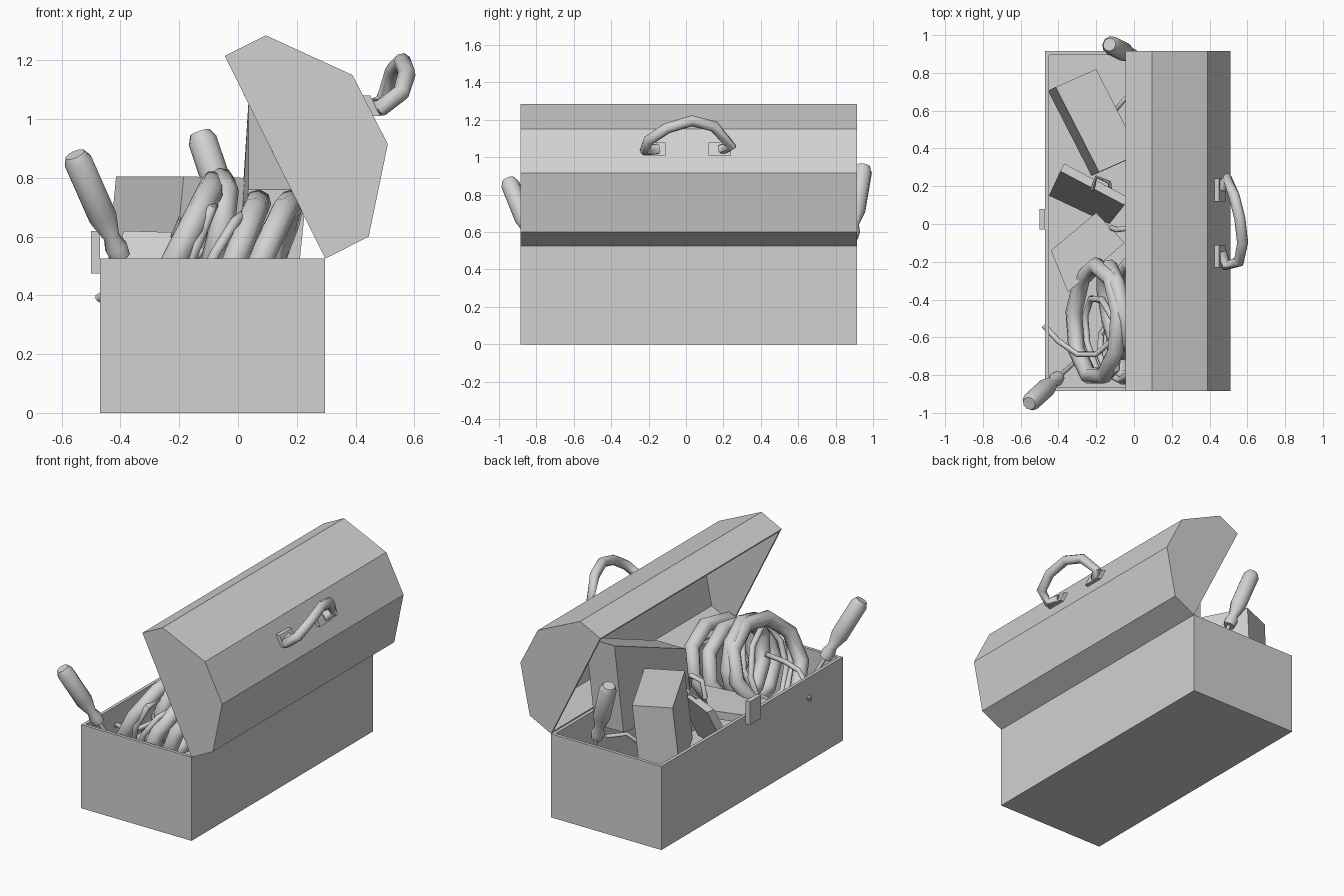
import bpy, bmesh, math
from mathutils import Vector

old = bpy.data.objects.get("Cube")
if old:
    bpy.data.objects.remove(old, do_unlink=True)

grey = bpy.data.materials.new("plain_grey")
grey.use_nodes = True
colour = (0.64, 0.64, 0.64, 1)
grey.diffuse_color = colour
grey.node_tree.nodes["Principled BSDF"].inputs["Base Color"].default_value = colour


def add(name, data, smooth=False):
    ob = bpy.data.objects.new(name, data)
    bpy.context.collection.objects.link(ob)
    data.materials.clear()
    data.materials.append(grey)
    if smooth:
        bpy.ops.object.select_all(action="DESELECT")
        ob.select_set(True)
        bpy.context.view_layer.objects.active = ob
        bpy.ops.object.shade_smooth_by_angle(angle=math.radians(50))
    return ob


def finish(name, bm, smooth=False):
    me = bpy.data.meshes.new(name)
    bm.to_mesh(me)
    bm.free()
    return add(name, me, smooth)


def prism(name, corners, offset, open_side=None):
    """Extrude a polygon; optionally leave the side after corner open_side off."""
    bm = bmesh.new()
    a = [bm.verts.new(c) for c in corners]
    b = [bm.verts.new(Vector(c) + Vector(offset)) for c in corners]
    n = len(a)
    bm.faces.new(a)
    bm.faces.new(b[::-1])
    sides = [bm.faces.new((a[i], b[i], b[(i + 1) % n], a[(i + 1) % n])) for i in range(n)]
    bmesh.ops.recalc_face_normals(bm, faces=bm.faces)
    if open_side is not None:
        bmesh.ops.delete(bm, geom=[sides[open_side]], context="FACES")
    return finish(name, bm)


def shell(name, profile, y0, y1, thickness):
    """Hollow prism along y, open between the last and first profile point."""
    ob = prism(name, [(x, y0, z) for x, z in profile], (0, y1 - y0, 0), len(profile) - 1)
    mod = ob.modifiers.new("walls", "SOLIDIFY")
    mod.thickness = thickness
    mod.offset = -1
    mod.use_even_offset = True
    return ob


def tube(name, path, radius, closed=False):
    cu = bpy.data.curves.new(name + "_path", "CURVE")
    cu.dimensions = "3D"
    cu.bevel_depth = radius
    cu.bevel_resolution = 2
    cu.use_fill_caps = True
    sp = cu.splines.new("POLY")
    sp.points.add(len(path) - 1)
    for p, co in zip(sp.points, path):
        p.co = (*co, 1)
    sp.use_cyclic_u = closed
    tmp = bpy.data.objects.new(name + "_path", cu)
    bpy.context.collection.objects.link(tmp)
    bpy.context.view_layer.update()
    me = bpy.data.meshes.new_from_object(tmp.evaluated_get(bpy.context.evaluated_depsgraph_get()))
    bpy.data.objects.remove(tmp, do_unlink=True)
    return add(name, me, True)


def ring(name, centre, u, v, radius, sides=9):
    c, u, v = Vector(centre), Vector(u), Vector(v)
    turns = [2 * math.pi * i / sides for i in range(sides)]
    return tube(name, [c + u * math.cos(t) + v * math.sin(t) for t in turns], radius, True)


def screwdriver(name, collar, top):
    """Lathed tool whose grip runs from collar to top."""
    axis = Vector(top) - Vector(collar)
    k = axis.length
    profile = [(0, -0.25), (0.012, -0.25), (0.012, 0), (0.035, 0), (0.04, 0.04), (0.028, 0.08),
               (0.05, 0.16), (0.05, k - 0.03), (0.035, k), (0, k)]
    bm = bmesh.new()
    verts = [bm.verts.new((r, 0, z)) for r, z in profile]
    edges = [bm.edges.new(pair) for pair in zip(verts, verts[1:])]
    bmesh.ops.spin(bm, geom=verts + edges, cent=(0, 0, 0), axis=(0, 0, 1),
                   angle=2 * math.pi, steps=10)
    bmesh.ops.remove_doubles(bm, verts=bm.verts, dist=0.0005)
    bmesh.ops.recalc_face_normals(bm, faces=bm.faces)
    bm.transform(axis.to_track_quat("Z", "Y").to_matrix().to_4x4())
    bmesh.ops.translate(bm, verts=bm.verts, vec=collar)
    return finish(name, bm, True)


# Open case and tipped-back lid
shell("case", [(-0.47, 0.525), (-0.47, 0), (0.297, 0), (0.297, 0.525)], -0.885, 0.915, 0.02)
shell("lid", [(-0.045, 1.215), (0.095, 1.285), (0.39, 1.15), (0.51, 0.915), (0.445, 0.6),
              (0.297, 0.525)], -0.885, 0.915, 0.015)

# Catch on the case
prism("catch", [(-0.5, -0.03, 0.475), (-0.47, -0.03, 0.475), (-0.47, -0.03, 0.62),
                (-0.5, -0.03, 0.62)], (0, 0.11, 0))

# Carrying handle and its feet
tube("handle", [(0.46, -0.15, 1.04), (0.49, -0.22, 1.04), (0.555, -0.2, 1.09),
                (0.575, -0.1, 1.155), (0.56, 0.03, 1.195), (0.53, 0.15, 1.165),
                (0.495, 0.24, 1.06), (0.46, 0.19, 1.04)], 0.03)
for side, y in (("front", -0.23), ("back", 0.12)):
    prism("handle_foot_" + side, [(0.42, y, 1.08), (0.45, y, 1.08), (0.485, y, 1.01),
                                  (0.455, y, 1.01)], (0, 0.12, 0))

# Screwdrivers leaning on the rim
screwdriver("screwdriver_front", (-0.4, -0.81, 0.53), (-0.555, -0.95, 0.88))
screwdriver("screwdriver_back", (0, 0.885, 0.57), (-0.13, 0.95, 0.955))

# Boxes and plates stored inside
prism("leaning_block", [(-0.415, 0.725, 0.805), (-0.2, 0.82, 0.8), (0.03, 0.37, 0.8),
                        (-0.185, 0.275, 0.805)], (-0.04, -0.02, -0.42))
prism("tilted_plate", [(-0.39, 0.28, 0.62), (-0.05, 0.1, 0.61), (-0.13, 0, 0.3),
                       (-0.45, 0.15, 0.33)], (0.02, 0.04, -0.01))
prism("upright_case", [(0.035, 0.66, 1.05), (0.035, -0.05, 0.76), (0, -0.05, 0.42),
                       (0, 0.62, 0.5)], (0.2, 0, 0))
prism("loose_plate", [(-0.44, -0.14, 0.42), (-0.2, 0.06, 0.48), (-0.05, -0.1, 0.54),
                      (-0.35, -0.36, 0.42)], (0, 0, -0.05))

# Coil of thick hose
ring("hose_outer", (-0.2, -0.52, 0.55), (0, 0.3, 0), (0.12, 0, 0.235), 0.045)
ring("hose_upper", (-0.1, -0.45, 0.58), (-0.03, 0.22, 0.02), (0.05, -0.06, 0.21), 0.045)
ring("hose_middle", (-0.02, -0.52, 0.5), (0, 0.31, 0), (0.09, 0, 0.22), 0.045)
ring("hose_inner", (0.09, -0.5, 0.5), (0.02, 0.27, 0), (0.09, 0, 0.22), 0.045)

# Thin wires
ring("wire_loop", (-0.17, -0.6, 0.5), (0, 0.2, 0), (0.09, -0.08, 0.22), 0.018)
ring("wire_loop_low", (-0.08, -0.66, 0.48), (0.03, 0.16, 0), (0.1, -0.05, 0.2), 0.018)
tube("wire_end", [(-0.475, -0.54, 0.39), (-0.4, -0.62, 0.44), (-0.3, -0.69, 0.47),
                  (-0.2, -0.69, 0.5), (-0.12, -0.62, 0.55)], 0.015)
tube("wire_hook", [(-0.12, -0.02, 0.5), (-0.09, -0.03, 0.6), (-0.02, -0.02, 0.62),
                   (0.05, -0.1, 0.5)], 0.015)
tube("wire_back", [(-0.1, 0.6, 0.45), (-0.05, 0.66, 0.52), (0.05, 0.72, 0.5)], 0.012)
tube("wire_pair", [(-0.22, 0.18, 0.6), (-0.2, 0.25, 0.66), (-0.13, 0.22, 0.6),
                   (-0.12, 0.14, 0.55)], 0.01)
